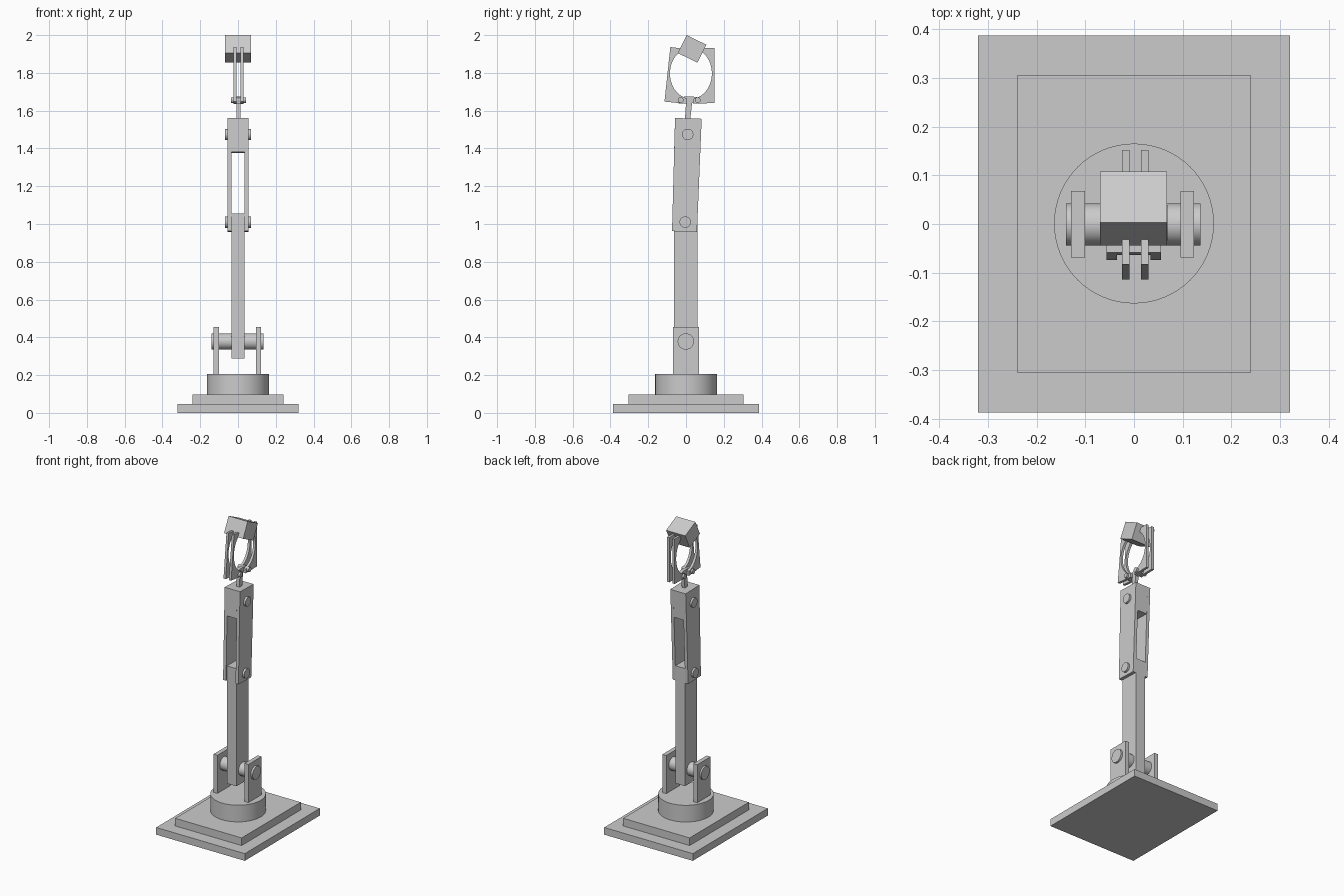
import bpy, bmesh, math
from mathutils import Matrix

if "Cube" in bpy.data.objects:
    bpy.data.objects.remove(bpy.data.objects["Cube"])

grey = bpy.data.materials.new("light grey")
grey.diffuse_color = (0.6, 0.6, 0.6, 1)
grey.use_nodes = True
grey.node_tree.nodes["Principled BSDF"].inputs["Base Color"].default_value = grey.diffuse_color


def finish(name, bm, smooth=False):
    bmesh.ops.recalc_face_normals(bm, faces=bm.faces[:])
    me = bpy.data.meshes.new(name)
    bm.to_mesh(me)
    bm.free()
    me.materials.append(grey)
    ob = bpy.data.objects.new(name, me)
    bpy.context.collection.objects.link(ob)
    if smooth:
        bpy.ops.object.select_all(action='DESELECT')
        ob.select_set(True)
        bpy.context.view_layer.objects.active = ob
        bpy.ops.object.shade_smooth_by_angle(angle=math.radians(40))
    return ob


def box(name, x0, x1, y0, y1, z0, z1):
    bm = bmesh.new()
    m = Matrix.Translation(((x0 + x1) / 2, (y0 + y1) / 2, (z0 + z1) / 2))
    bmesh.ops.create_cube(bm, size=1, matrix=m @ Matrix.Diagonal((x1 - x0, y1 - y0, z1 - z0, 1)))
    return finish(name, bm)


def plate(name, pts, x0, x1, smooth=False):
    """Side profile of (y, z) points, given thickness along x."""
    bm = bmesh.new()
    f = bm.faces.new([bm.verts.new((x0, y, z)) for y, z in pts])
    r = bmesh.ops.extrude_face_region(bm, geom=[f])
    bmesh.ops.translate(bm, vec=(x1 - x0, 0, 0),
                        verts=[v for v in r["geom"] if isinstance(v, bmesh.types.BMVert)])
    return finish(name, bm, smooth)


def cyl(name, r, depth, loc, along_x=True, seg=48):
    bm = bmesh.new()
    m = Matrix.Translation(loc)
    if along_x:
        m = m @ Matrix.Rotation(math.pi / 2, 4, 'Y')
    bmesh.ops.create_cone(bm, cap_ends=True, segments=seg, radius1=r, radius2=r, depth=depth, matrix=m)
    return finish(name, bm, True)


# stepped base and turntable
box("base_plate", -0.32, 0.32, -0.387, 0.387, 0, 0.047)
box("base_step", -0.24, 0.24, -0.305, 0.305, 0.047, 0.097)
cyl("turntable", 0.164, 0.11, (0, 0.001, 0.151), along_x=False, seg=64)

# shoulder brackets and pin
for side, x in (("left", -0.129), ("right", 0.095)):
    box("shoulder_bracket_" + side, x, x + 0.028, -0.069, 0.068, 0.204, 0.455)
cyl("shoulder_pin", 0.043, 0.276, (-0.002, -0.001, 0.378))

# lower arm
box("lower_arm", -0.035, 0.034, -0.064, 0.06, 0.287, 1.055)

# slightly leaning side links, with the forearm block between their tops
link = [(-0.074, 0.962), (0.058, 0.958), (0.083, 1.557), (-0.058, 1.561)]
for side, x in (("left", -0.056), ("right", 0.034)):
    plate("side_link_" + side, link, x, x + 0.021)
plate("forearm_block", [(-0.063, 1.381), (0.075, 1.377), (0.083, 1.557), (-0.058, 1.561)], -0.035, 0.034)
cyl("elbow_pin", 0.03, 0.137, (0, -0.004, 1.01))
cyl("forearm_pin", 0.03, 0.137, (0, 0.009, 1.474))

# wrist stem with a wide head that carries the jaws
plate("wrist", [(-0.006, 1.55), (0.022, 1.55), (0.032, 1.64), (0.075, 1.642), (0.075, 1.668),
                (0.03, 1.676), (0.003, 1.676), (-0.04, 1.668), (-0.04, 1.638), (0.0, 1.64)], -0.008, 0.014)
for side, y in (("front", -0.028), ("back", 0.062)):
    cyl("jaw_pin_" + side, 0.015, 0.08, (0.003, y, 1.656), seg=24)


# gripper jaws: straight outside, elliptical inside
def inner(a0, a1, n=20):
    return [(0.026 + 0.111 * math.cos(math.radians(a)), 1.797 + 0.134 * math.sin(math.radians(a)))
            for a in (a0 + (a1 - a0) * i / n for i in range(n + 1))]


front_jaw = [(-0.083, 1.937), (-0.114, 1.648), (0.005, 1.636)] + inner(258, 118) + [(-0.03, 1.93)]
back_jaw = [(0.152, 1.932), (0.152, 1.64), (0.038, 1.638)] + inner(-82, 58) + [(0.085, 1.932)]
for side, x in (("left", -0.025), ("right", 0.014)):
    plate("front_jaw_" + side, front_jaw, x, x + 0.016, True)
    plate("back_jaw_" + side, back_jaw, x, x + 0.016, True)

# tilted block held in the gripper
plate("held_block", [(0.003, 2.0), (0.108, 1.949), (0.061, 1.854), (-0.044, 1.905)], -0.07, 0.068)
